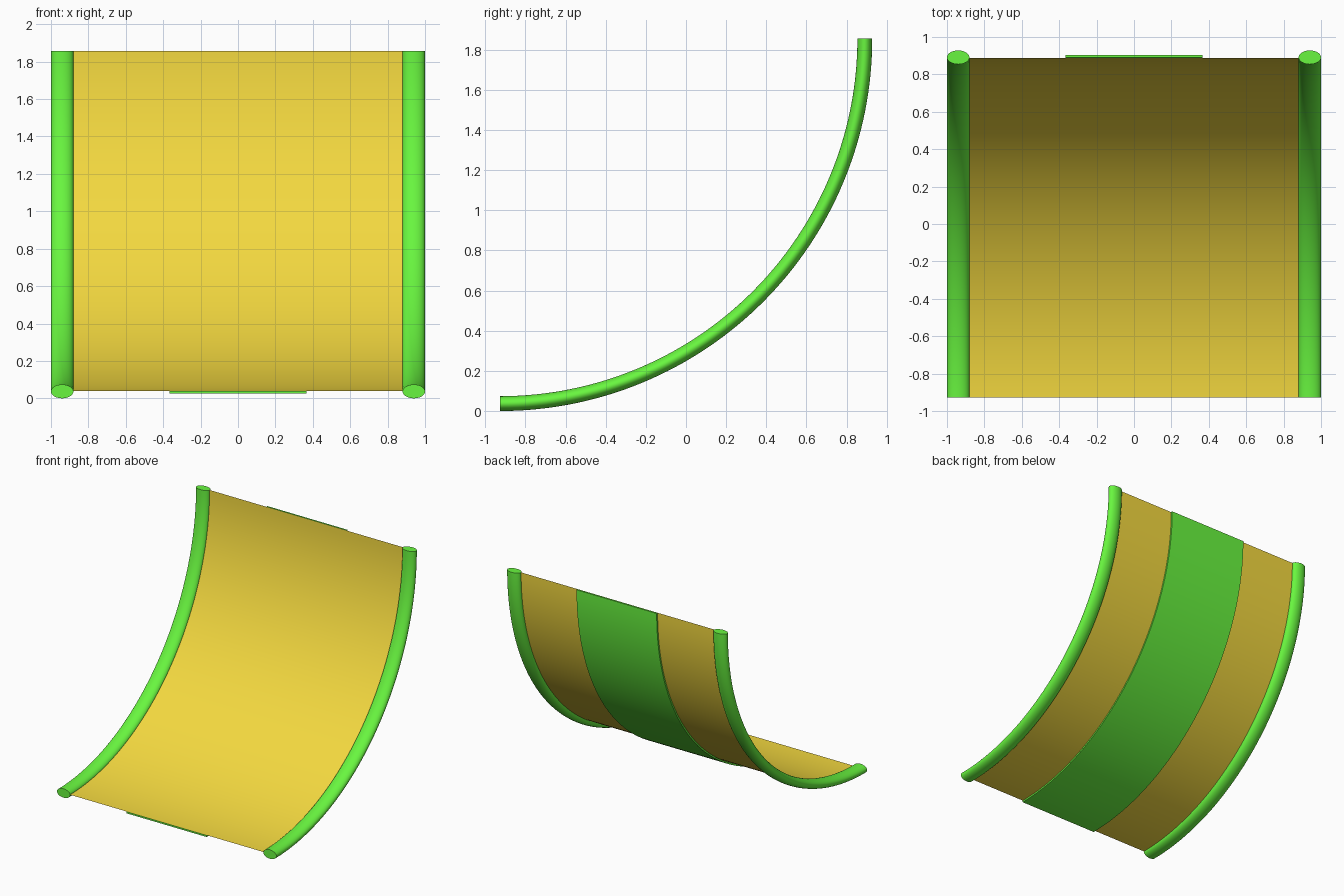
import bpy, bmesh
from math import sin, cos, pi

if "Cube" in bpy.data.objects:
    bpy.data.objects.remove(bpy.data.objects["Cube"])

R_TUBE = 1.819          # arc radius of the tube centres
CY, CZ = -0.928, 1.856  # arc centre
STEPS = 64


def material(name, rgb):
    m = bpy.data.materials.new(name)
    m.diffuse_color = (*rgb, 1)
    m.use_nodes = True
    m.node_tree.nodes["Principled BSDF"].inputs["Base Color"].default_value = m.diffuse_color
    return m


orange = material("orange", (0.90, 0.69, 0.05))
green = material("green", (0.14, 0.92, 0.05))


def sweep(name, profile, mat, closed=True):
    """Sweep an (x, radius) profile through the quarter-circle arc."""
    bm = bmesh.new()
    rings = []
    for i in range(STEPS + 1):
        a = i / STEPS * pi / 2
        rings.append([bm.verts.new((x, CY + r * sin(a), CZ - r * cos(a)))
                      for x, r in profile])
    n = len(profile)
    for p, q in zip(rings, rings[1:]):
        for j in range(n if closed else n - 1):
            k = (j + 1) % n
            bm.faces.new((p[j], p[k], q[k], q[j]))
    if closed:
        bm.faces.new(rings[0])
        bm.faces.new(rings[-1])
    bmesh.ops.recalc_face_normals(bm, faces=bm.faces)
    if not closed and bm.faces[:][0].normal.z < 0:
        bmesh.ops.reverse_faces(bm, faces=bm.faces)
    me = bpy.data.meshes.new(name)
    bm.to_mesh(me)
    bm.free()
    me.materials.append(mat)
    ob = bpy.data.objects.new(name, me)
    bpy.context.collection.objects.link(ob)
    bpy.ops.object.select_all(action='DESELECT')
    ob.select_set(True)
    bpy.context.view_layer.objects.active = ob
    bpy.ops.object.shade_smooth_by_angle()
    return ob


# Curved sheet spanning between the tubes
sweep("curved_sheet", [(-0.94, R_TUBE - 0.003), (0.94, R_TUBE - 0.003)],
      orange, closed=False)

# Thin reinforcing band on the back of the sheet
r0, r1 = R_TUBE - 0.001, R_TUBE + 0.012
sweep("back_band", [(-0.365, r0), (0.365, r0), (0.365, r1), (-0.365, r1)], green)

# Oval edge tubes, left and right
for side, sx in (("left", -1), ("right", 1)):
    oval = [(sx * 0.94 + 0.06 * cos(t * pi / 16), R_TUBE + 0.037 * sin(t * pi / 16))
            for t in range(32)]
    sweep(side + "_edge_tube", oval, green)
